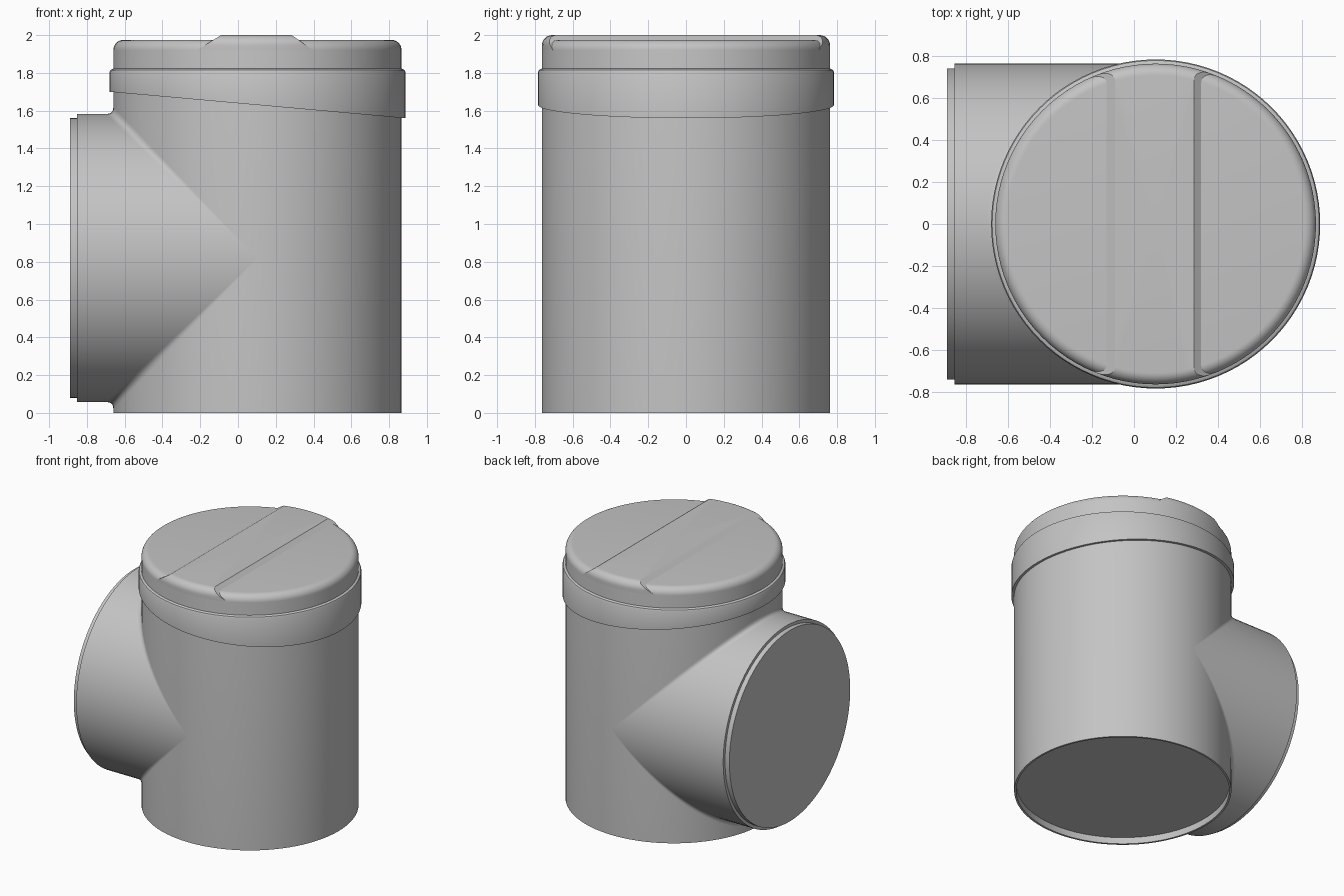
import bpy, bmesh
from math import sin, cos, pi, radians
from mathutils import Matrix, Vector

cube = bpy.data.objects.get("Cube")
if cube:
    bpy.data.objects.remove(cube, do_unlink=True)

SEG = 96
CX = 0.103      # axis of the upright tube
R = 0.763       # tube radius
PZ = 0.82       # height of the branch axis

grey = bpy.data.materials.new("plain grey")
grey.diffuse_color = (0.55, 0.55, 0.55, 1)
grey.use_nodes = True
grey.node_tree.nodes["Principled BSDF"].inputs["Base Color"].default_value = (0.55, 0.55, 0.55, 1)


def finish(bm, name, angle=30):
    """Turn a bmesh into a smooth-shaded object."""
    me = bpy.data.meshes.new(name)
    bm.to_mesh(me)
    bm.free()
    me.materials.append(grey)
    ob = bpy.data.objects.new(name, me)
    bpy.context.collection.objects.link(ob)
    bpy.ops.object.select_all(action='DESELECT')
    ob.select_set(True)
    bpy.context.view_layer.objects.active = ob
    bpy.ops.object.shade_smooth_by_angle(angle=radians(angle))
    return ob


def lathe(profile, matrix):
    """Spin (radius, height) points about z, then place the result."""
    bm = bmesh.new()
    vs = [bm.verts.new((r, 0, z)) for r, z in profile]
    es = [bm.edges.new(p) for p in zip(vs, vs[1:])]
    bmesh.ops.spin(bm, geom=vs + es, cent=(0, 0, 0), axis=(0, 0, 1),
                   angle=2 * pi, steps=SEG, use_merge=True)
    bmesh.ops.remove_doubles(bm, verts=bm.verts, dist=1e-5)
    bmesh.ops.recalc_face_normals(bm, faces=bm.faces)
    bm.transform(matrix)
    return bm


def trim(bm, point, normal):
    """Cut away the side the normal points to and cap the cut."""
    cut = bmesh.ops.bisect_plane(bm, geom=bm.verts[:] + bm.edges[:] + bm.faces[:],
                                 plane_co=point, plane_no=normal, clear_outer=True)
    edges = [e for e in cut["geom_cut"] if isinstance(e, bmesh.types.BMEdge)]
    bmesh.ops.holes_fill(bm, edges=edges, sides=0)
    bmesh.ops.recalc_face_normals(bm, faces=bm.faces)


def rounded_top(top, c=0.055, n=8):
    """Profile points of a rounded rim closing at the axis."""
    arc = [(R - c + c * cos(a), top - c + c * sin(a))
           for a in (pi / 2 * i / n for i in range(n + 1))]
    return arc + [(0, top)]


upright = Matrix.Translation((CX, 0, 0))

# Upright tube with recessed underside and rounded lid
body = lathe([(0, 0.05), (0.748, 0.05), (0.748, 0), (R, 0)] + rounded_top(1.975), upright)
finish(body, "upright_tube")

# Raised band across the lid, with sloping sides
band = lathe([(0, 1.92), (R, 1.92)] + rounded_top(2.0), upright)
trim(band, Vector((-0.09, 0, 2)), Vector((-0.025, 0, 0.04)))
trim(band, Vector((0.285, 0, 2)), Vector((0.025, 0, 0.035)))
finish(band, "lid_band")

# Collar with slanted lower edge
collar = lathe([(0, 1.4), (0.783, 1.4), (0.783, 1.805), (0.778, 1.815),
                (R, 1.823), (0, 1.823)], upright)
trim(collar, Vector((-0.68, 0, 1.70)), Vector((-0.14, 0, -1.566)))
finish(collar, "lid_collar")

# Side branch with stepped end lip
sideways = Matrix.Translation((CX, 0, PZ)) @ Matrix.Rotation(-pi / 2, 4, 'Y')
end = 0.89 + CX
branch = lathe([(0, 0), (R, 0), (R, end - 0.037), (0.74, end - 0.037),
                (0.74, end), (0, end)], sideways)
finish(branch, "side_branch")

# Small fillet along the joint of branch and tube
bm = bmesh.new()
STEPS = 5
rows = []
for i in range(SEG):
    t = 2 * pi * i / SEG
    s = 1 if sin(t) > 0 else -1
    f = 0.035 * abs(sin(t))
    corner = Vector((CX - R * abs(sin(t)), R * cos(t), PZ + R * sin(t)))
    on_branch = corner - Vector((f, 0, 0))
    on_tube = corner + Vector((0, 0, s * f))
    row = []
    for j in range(STEPS + 1):
        u = j / STEPS
        row.append(bm.verts.new((1 - u) ** 2 * on_branch + 2 * u * (1 - u) * corner + u * u * on_tube))
    rows.append(row)
for a, b in zip(rows, rows[1:] + rows[:1]):
    for j in range(STEPS):
        bm.faces.new((a[j], b[j], b[j + 1], a[j + 1]))
bmesh.ops.remove_doubles(bm, verts=bm.verts, dist=1e-5)
finish(bm, "joint_fillet", 60)
